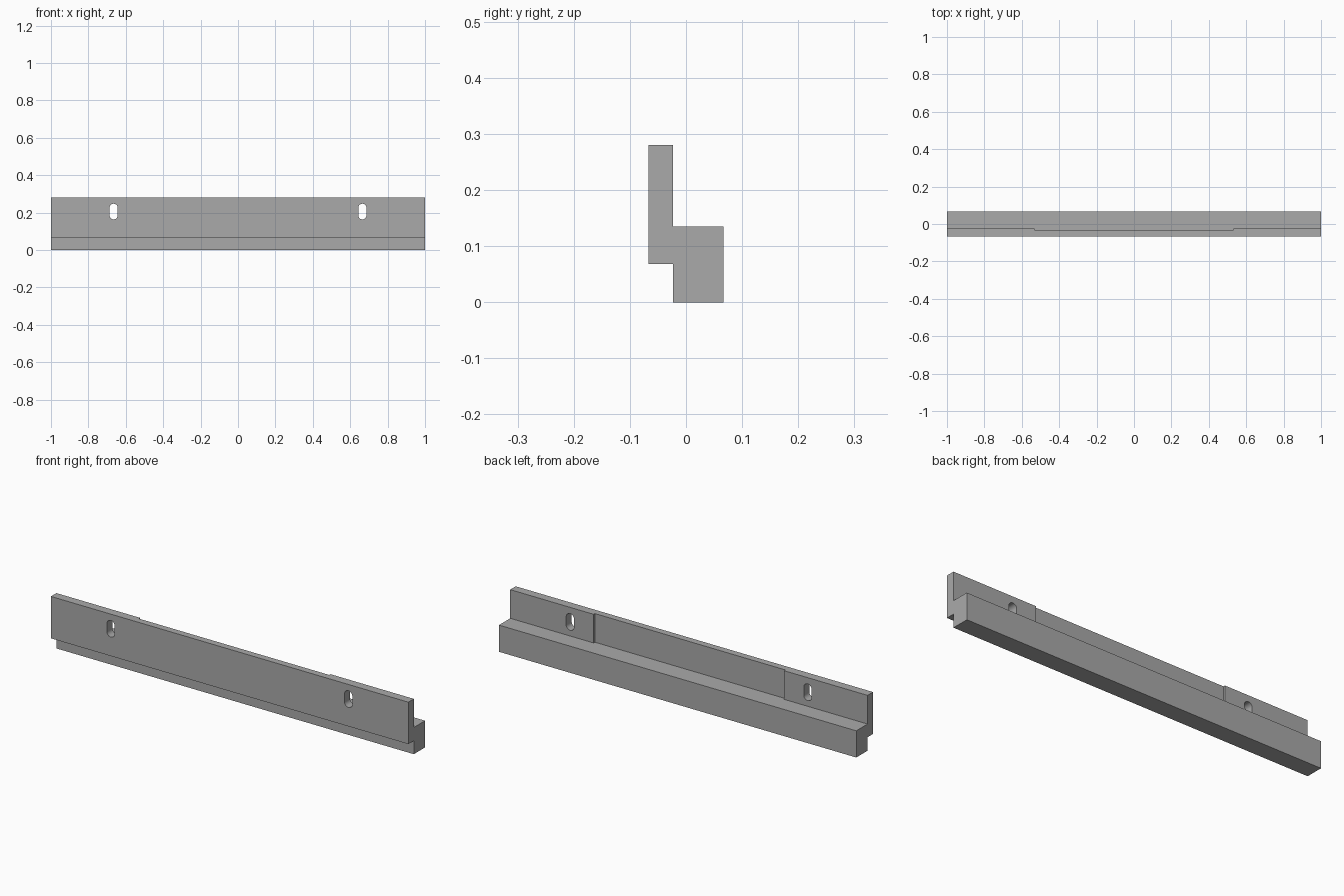
import bpy
import bmesh
import math

cube = bpy.data.objects.get("Cube")
if cube:
    bpy.data.objects.remove(cube, do_unlink=True)

# Single plain grey finish
grey = bpy.data.materials.new("plain grey")
grey.use_nodes = True
colour = (0.4, 0.4, 0.4, 1)
grey.diffuse_color = colour
grey.node_tree.nodes["Principled BSDF"].inputs["Base Color"].default_value = colour

FRONT, STEP, BACK = -0.067, -0.023, 0.067
LIP, LEDGE, TOP = 0.068, 0.135, 0.28
RECESS_Y, RECESS_X = -0.033, 0.533
SLOT_X, SLOT_Z, SLOT_R, SLOT_HALF = 0.665, 0.206, 0.022, 0.02


def prism(name, points, offset):
    """Extrude a closed outline of 3D points along an offset vector."""
    bm = bmesh.new()
    face = bm.faces.new([bm.verts.new(p) for p in points])
    ext = bmesh.ops.extrude_face_region(bm, geom=[face])
    moved = [g for g in ext["geom"] if isinstance(g, bmesh.types.BMVert)]
    bmesh.ops.translate(bm, verts=moved, vec=offset)
    bmesh.ops.recalc_face_normals(bm, faces=bm.faces)
    mesh = bpy.data.meshes.new(name)
    bm.to_mesh(mesh)
    bm.free()
    mesh.materials.append(grey)
    obj = bpy.data.objects.new(name, mesh)
    bpy.context.collection.objects.link(obj)
    return obj


def cut(target, cutter):
    """Subtract the cutter from the target, then discard it."""
    cutter.hide_render = True
    mod = target.modifiers.new("cut", "BOOLEAN")
    mod.operation = "DIFFERENCE"
    mod.solver = "EXACT"
    mod.object = cutter
    bpy.context.view_layer.objects.active = target
    bpy.ops.object.modifier_apply(modifier=mod.name)
    bpy.data.objects.remove(cutter, do_unlink=True)


# Stepped rail: upright plate in front, square bar behind and below
section = [(STEP, 0), (BACK, 0), (BACK, LEDGE), (STEP, LEDGE),
           (STEP, TOP), (FRONT, TOP), (FRONT, LIP), (STEP, LIP)]
rail = prism("mounting_rail", [(-1, y, z) for y, z in section], (2, 0, 0))

# Shallow recess in the back of the plate
recess = [(RECESS_Y, LEDGE), (0, LEDGE), (0, TOP + 0.1), (RECESS_Y, TOP + 0.1)]
cut(rail, prism("recess_cutter", [(-RECESS_X, y, z) for y, z in recess],
                (2 * RECESS_X, 0, 0)))

# Upright rounded screw slots
STEPS = 16
for side in (-1, 1):
    outline = []
    for end in (0, 1):
        centre = SLOT_Z + (SLOT_HALF if end == 0 else -SLOT_HALF)
        for i in range(STEPS + 1):
            a = math.pi * (end + i / STEPS)
            outline.append((side * SLOT_X + SLOT_R * math.cos(a), -0.2,
                            centre + SLOT_R * math.sin(a)))
    cut(rail, prism("slot_cutter", outline, (0, 0.4, 0)))

# Smooth slot walls, crisp edges elsewhere
bpy.ops.object.select_all(action="DESELECT")
rail.select_set(True)
bpy.context.view_layer.objects.active = rail
bpy.ops.object.shade_smooth_by_angle(angle=math.radians(30))
